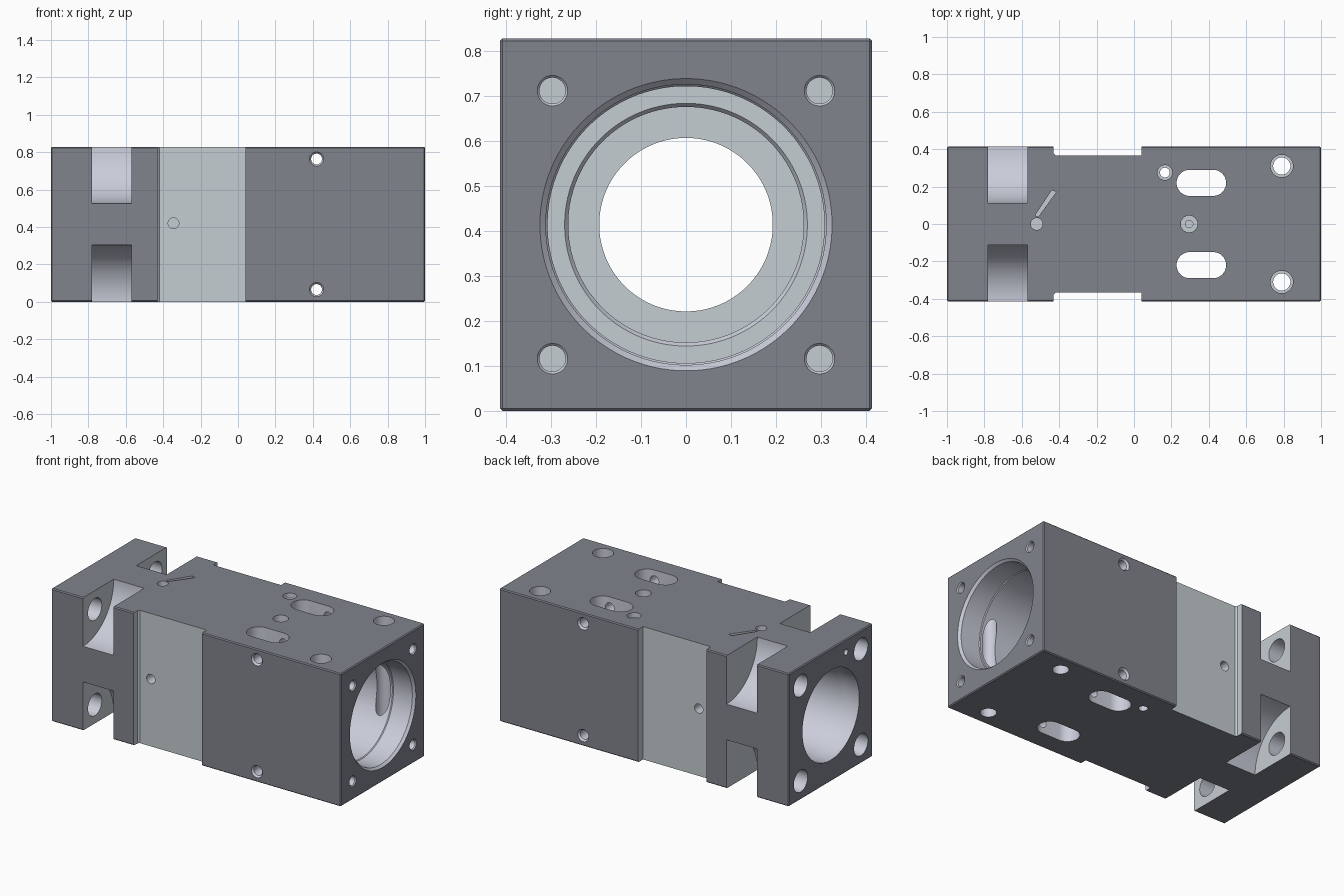
import bpy, bmesh, math
from mathutils import Vector, Matrix

if "Cube" in bpy.data.objects:
    bpy.data.objects.remove(bpy.data.objects["Cube"])

W, H = 0.414, 0.829          # half width, height
MID = H / 2                  # bore axis height
SIGNS = (-1, 1)
DARK, MACHINED, TURNED = 0, 1, 2


def material(name, color):
    mat = bpy.data.materials.new(name)
    mat.diffuse_color = (*color, 1)
    mat.use_nodes = True
    mat.node_tree.nodes["Principled BSDF"].inputs["Base Color"].default_value = mat.diffuse_color
    return mat


MATERIALS = [material("dark_coating", (0.22, 0.23, 0.27)),
             material("machined_metal", (0.56, 0.61, 0.64)),
             material("turned_metal", (0.59, 0.61, 0.70))]


def mesh_object(name, bm, mat):
    bmesh.ops.recalc_face_normals(bm, faces=bm.faces)
    for f in bm.faces:
        f.material_index = mat
    mesh = bpy.data.meshes.new(name)
    bm.to_mesh(mesh)
    bm.free()
    for m in MATERIALS:
        mesh.materials.append(m)
    obj = bpy.data.objects.new(name, mesh)
    bpy.context.collection.objects.link(obj)
    return obj


def box(name, lo, hi, bevel):
    bm = bmesh.new()
    lo, hi = Vector(lo), Vector(hi)
    bmesh.ops.create_cube(bm, size=1, matrix=Matrix.Translation((lo + hi) / 2)
                          @ Matrix.Diagonal((*(hi - lo), 1)))
    bmesh.ops.bevel(bm, geom=bm.edges[:], offset=bevel, segments=1, affect='EDGES')
    return mesh_object(name, bm, DARK)


def revolve(base, direction, profile, seg=48, mat=TURNED):
    """Closed turned solid: profile is (distance along direction, radius)."""
    bm = bmesh.new()
    d = Vector(direction).normalized()
    u = d.orthogonal().normalized()
    v = d.cross(u)
    angles = [2 * math.pi * (i + 0.5) / seg for i in range(seg)]
    rings = [[bm.verts.new(Vector(base) + d * t + r * (u * math.cos(a) + v * math.sin(a)))
              for a in angles] for t, r in profile]
    for a, b in zip(rings, rings[1:]):
        for i in range(seg):
            j = (i + 1) % seg
            bm.faces.new((a[i], a[j], b[j], b[i]))
    bm.faces.new(rings[0])
    bm.faces.new(rings[-1])
    obj = mesh_object("cutter", bm, mat)
    # flat shoulders and hole bottoms are plain machined metal
    for p in obj.data.polygons:
        if abs(p.normal.dot(d)) > 0.9:
            p.material_index = MACHINED
    return obj


def prism(outline, z0, z1, mat=MACHINED):
    bm = bmesh.new()
    face = bm.faces.new([bm.verts.new((x, y, z0)) for x, y in outline])
    ext = bmesh.ops.extrude_face_region(bm, geom=[face])
    bmesh.ops.translate(bm, vec=(0, 0, z1 - z0),
                        verts=[g for g in ext['geom'] if isinstance(g, bmesh.types.BMVert)])
    bm.faces.ensure_lookup_table()
    return mesh_object("cutter", bm, mat)


def slot_outline(x, y, length, r, n=16):
    pts = []
    for side, start in ((1, -math.pi / 2), (-1, math.pi / 2)):
        cx = x + side * (length / 2 - r)
        pts += [(cx + r * math.cos(start + math.pi * i / n),
                 y + r * math.sin(start + math.pi * i / n)) for i in range(n + 1)]
    return pts


body = box("housing_block", (-1, -W, 0), (1, W, H), 0.006)


def cut(cutter):
    cutter.hide_render = True
    mod = body.modifiers.new("cut", 'BOOLEAN')
    mod.operation, mod.solver, mod.object = 'DIFFERENCE', 'EXACT', cutter
    mod.material_mode = 'INDEX'
    bpy.context.view_layer.objects.active = body
    bpy.ops.object.modifier_apply(modifier=mod.name)
    bpy.data.objects.remove(cutter, do_unlink=True)


# stepped main bore, left end to right end
cut(revolve((0, 0, MID), (1, 0, 0), [
    (-1.1, 0.28), (-0.9, 0.28), (-0.87, 0.268), (-0.55, 0.265), (-0.50, 0.193),
    (-0.1, 0.193), (-0.1, 0.262), (0.09, 0.262), (0.1, 0.27), (0.1, 0.308),
    (0.85, 0.308), (0.855, 0.312), (0.985, 0.312), (1.0, 0.325), (1.1, 0.325)], 96))

for s in SIGNS:
    # side recess with a small sloped end
    y0, y1 = s * 0.367, s * 0.5
    cut(prism([(-0.43, y1), (-0.43, s * 0.377), (-0.42, y0), (0.04, y0), (0.04, y1)], -0.1, H + 0.1))
    # blind hole in the recess
    cut(revolve((-0.345, s * 0.45, 0.42), (0, -s, 0), [(0, 0.029), (0.22, 0.029)], 32))
    # long slots through top and bottom
    cut(prism(slot_outline(0.36, s * 0.22, 0.265, 0.07), -0.1, H + 0.1, TURNED))
    # vertical mounting holes, counterbored at the top
    cut(revolve((0.79, s * 0.31, 0), (0, 0, 1), [
        (-0.1, 0.046), (H - 0.06, 0.046), (H - 0.06, 0.06), (H + 0.1, 0.06)]))
    # cross holes with countersunk mouths
    z = MID + s * 0.349
    cut(revolve((0.42, 0, z), (0, 1, 0), [
        (-0.5, 0.038), (-W, 0.038), (-W + 0.012, 0.029), (W - 0.012, 0.029), (W, 0.038), (0.5, 0.038)], 32))

for sy in SIGNS:
    for sz in SIGNS:
        y, z = sy * 0.297, MID + sz * 0.298
        # rounded corner pocket and flange bolt hole behind it
        cut(revolve((0, sy * W, MID + sz * MID), (1, 0, 0), [(-0.78, 0.303), (-0.57, 0.303)], 128))
        cut(revolve((0, y, z), (1, 0, 0), [(-1.1, 0.068), (-0.7, 0.068)]))
        # threaded hole in the right end
        cut(revolve((1, y, z), (-1, 0, 0), [(-0.1, 0.034), (0, 0.034), (0.006, 0.029), (0.14, 0.029)], 32))

# small single holes: through pin, lubrication port, indicator hole, end pin
cut(revolve((0.165, 0.275, 0), (0, 0, 1), [
    (-0.1, 0.026), (H - 0.03, 0.026), (H - 0.03, 0.04), (H + 0.1, 0.04)], 32))
cut(revolve((0.295, 0, H), (0, 0, -1), [(-0.1, 0.045), (0.05, 0.045), (0.05, 0.02), (0.25, 0.02)], 32))
cut(revolve((-0.52, 0, H), (0, 0, -1), [(-0.1, 0.032), (0.12, 0.032)], 32))
cut(revolve((-1, -0.15, 0.75), (1, 0, 0), [(-0.1, 0.018), (0.1, 0.018)], 24))

# narrow marker groove on the top
cut(prism([(-0.528, 0.047), (-0.512, 0.038), (-0.415, 0.172), (-0.44, 0.18)], H - 0.015, H + 0.1))

# smooth the round walls, keep machined edges sharp
bpy.ops.object.select_all(action='DESELECT')
body.select_set(True)
bpy.context.view_layer.objects.active = body
bpy.ops.object.shade_smooth_by_angle(angle=math.radians(25))
